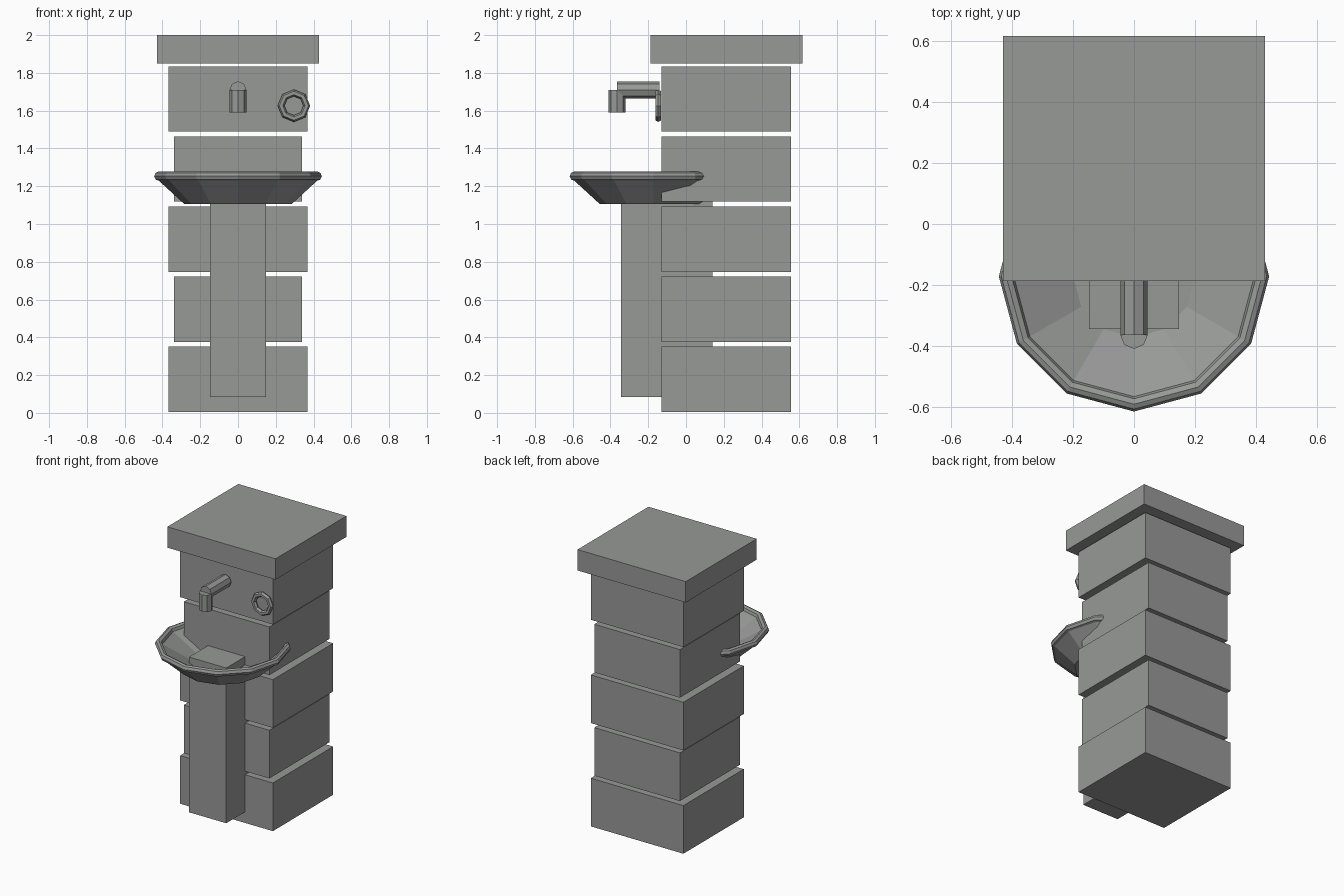
import bpy, math
from mathutils import Matrix, Vector

cube = bpy.data.objects.get("Cube")
if cube:
    bpy.data.objects.remove(cube, do_unlink=True)

stone = bpy.data.materials.new("grey_stone")
stone.use_nodes = True
colour = (0.31, 0.32, 0.31, 1)
stone.diffuse_color = colour
stone.node_tree.nodes["Principled BSDF"].inputs["Base Color"].default_value = colour


def finish(name):
    obj = bpy.context.object
    obj.name = name
    obj.data.materials.append(stone)
    return obj


def box(name, low, high):
    low, high = Vector(low), Vector(high)
    bpy.ops.mesh.primitive_cube_add(size=1)
    obj = finish(name)
    obj.data.transform(Matrix.Translation((low + high) / 2) @ Matrix.Diagonal((*(high - low), 1)))
    return obj


def pipe(name, radius, start, end):
    start, end = Vector(start), Vector(end)
    axis = end - start
    bpy.ops.mesh.primitive_cylinder_add(vertices=8, radius=radius, depth=axis.length)
    obj = finish(name)
    turn = Vector((0, 0, 1)).rotation_difference(axis).to_matrix().to_4x4()
    obj.data.transform(Matrix.Translation((start + end) / 2) @ turn)
    return obj


def lathe(name, profile, sides, centre):
    # Revolve a radius/height profile, closed with a disc at each end
    verts = [(r * math.sin(math.tau * i / sides), r * math.cos(math.tau * i / sides), z)
             for r, z in profile for i in range(sides)]
    faces = [(k * sides + i, (k + 1) * sides + i, (k + 1) * sides + (i + 1) % sides, k * sides + (i + 1) % sides)
             for k in range(len(profile) - 1) for i in range(sides)]
    last = (len(profile) - 1) * sides
    faces += [tuple(range(sides)), tuple(reversed(range(last, last + sides)))]
    mesh = bpy.data.meshes.new(name)
    mesh.from_pydata(verts, [], faces)
    mesh.materials.append(stone)
    obj = bpy.data.objects.new(name, mesh)
    obj.location = centre
    bpy.context.collection.objects.link(obj)
    return obj


# Stacked blocks of the column, alternating in width
for i in range(5):
    half = 0.34 if i % 2 else 0.368
    bottom = 0.005 + 0.371 * i
    box(f"column_block_{i + 1}", (-half, -0.13, bottom), (half, 0.555, bottom + 0.346))

# Cap slab and basin support
box("cap_slab", (-0.43, -0.188, 1.85), (0.43, 0.617, 2.0))
box("basin_pillar", (-0.148, -0.345, 0.085), (0.148, 0.14, 1.2))

# Faceted basin with a rolled rim
lathe("basin", [(0.285, 1.106), (0.42, 1.23), (0.436, 1.235), (0.444, 1.253), (0.436, 1.271),
                (0.42, 1.278), (0.402, 1.27), (0.395, 1.25), (0.2, 1.14)], 12, (0, -0.172, 0))

# Tap
pipe("tap_pipe", 0.045, (0, -0.365, 1.71), (0, -0.14, 1.71))
pipe("tap_spout", 0.045, (0, -0.365, 1.59), (0, -0.365, 1.71))

# Ring handle
bpy.ops.mesh.primitive_torus_add(major_segments=8, minor_segments=6, major_radius=0.068,
                                 minor_radius=0.018, location=(0.296, -0.147, 1.626),
                                 rotation=(math.pi / 2, 0, 0))
finish("ring_handle")
